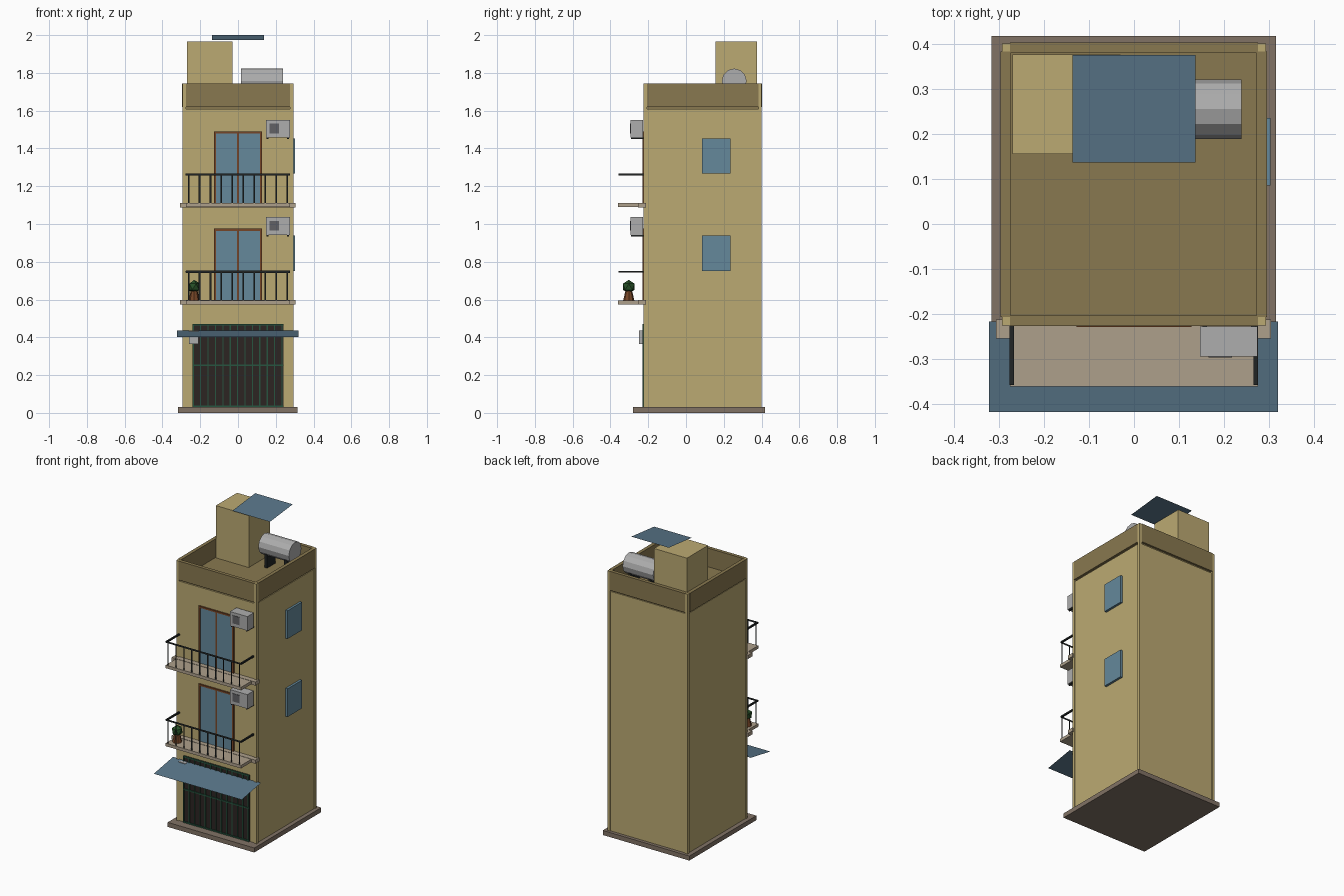
import bpy, bmesh, math
from mathutils import Matrix

if "Cube" in bpy.data.objects:
    bpy.data.objects.remove(bpy.data.objects["Cube"])


def mat(name, r, g, b):
    m = bpy.data.materials.new(name)
    m.diffuse_color = (r, g, b, 1)
    m.use_nodes = True
    m.node_tree.nodes["Principled BSDF"].inputs["Base Color"].default_value = m.diffuse_color
    return m


WALL = mat("ochre_wall", 0.50, 0.40, 0.17)
TRIM = mat("dark_ochre", 0.25, 0.19, 0.08)
STONE = mat("plinth_stone", 0.22, 0.17, 0.13)
SLAB = mat("balcony_slab", 0.42, 0.35, 0.26)
GLASS = mat("blue_glass", 0.13, 0.25, 0.33)
SHEET = mat("blue_sheet", 0.10, 0.18, 0.25)
WOOD = mat("brown_wood", 0.18, 0.06, 0.02)
IRON = mat("dark_iron", 0.015, 0.018, 0.018)
DARK = mat("shop_dark", 0.025, 0.018, 0.016)
GREEN = mat("green_bars", 0.02, 0.09, 0.05)
LEAF = mat("leaf_green", 0.02, 0.08, 0.02)
GREY = mat("metal_grey", 0.42, 0.42, 0.42)
FAN = mat("fan_grey", 0.12, 0.12, 0.13)


def finish(name, bm, m):
    me = bpy.data.meshes.new(name)
    bm.to_mesh(me)
    bm.free()
    me.materials.append(m)
    ob = bpy.data.objects.new(name, me)
    bpy.context.collection.objects.link(ob)
    return ob


def boxes(name, m, *ranges):
    """One object made of boxes given as (x0, x1, y0, y1, z0, z1)."""
    bm = bmesh.new()
    for x0, x1, y0, y1, z0, z1 in ranges:
        t = Matrix.Translation(((x0 + x1) / 2, (y0 + y1) / 2, (z0 + z1) / 2))
        s = Matrix.Diagonal((x1 - x0, y1 - y0, z1 - z0, 1))
        bmesh.ops.create_cube(bm, size=1, matrix=t @ s)
    return finish(name, bm, m)


def quads(name, m, *faces):
    """One object made of flat single faces."""
    bm = bmesh.new()
    for f in faces:
        bm.faces.new([bm.verts.new(p) for p in f])
    return finish(name, bm, m)


def upright(x0, x1, y, z0, z1):
    return [(x0, y, z0), (x1, y, z0), (x1, y, z1), (x0, y, z1)]


def sloped(x0, x1, y0, y1, z0, z1):
    return [(x0, y0, z0), (x1, y0, z0), (x1, y1, z1), (x0, y1, z1)]


# Main tower, plinth and corner posts
boxes("plinth", STONE, (-0.317, 0.315, -0.28, 0.418, 0, 0.03))
boxes("tower_body", WALL, (-0.288, 0.288, -0.22, 0.396, 0.03, 1.61))
boxes("roof_floor", TRIM, (-0.28, 0.28, -0.21, 0.39, 1.61, 1.622))
boxes("corner_posts", WALL, *[
    (x, x + 0.018, y, y + 0.018, 0.03, 1.744)
    for x in (-0.293, 0.275) for y in (-0.225, 0.383)])

# Parapet panels between the corner posts
boxes("parapet", TRIM,
      (-0.275, 0.275, -0.226, -0.203, 1.62, 1.745),
      (-0.275, 0.275, 0.380, 0.403, 1.62, 1.745),
      (-0.297, -0.274, -0.207, 0.383, 1.62, 1.745),
      (0.272, 0.295, -0.207, 0.383, 1.62, 1.745))

# Stair hut and sloped rooftop sheet
boxes("stair_hut", WALL, (-0.27, -0.03, 0.155, 0.376, 1.62, 1.967))
quads("roof_sheet", SHEET, sloped(-0.137, 0.137, 0.137, 0.375, 1.975, 2.0))

# Water tank on two stands
bm = bmesh.new()
bmesh.ops.create_cone(bm, cap_ends=True, segments=12, radius1=0.066, radius2=0.066,
                      depth=0.223, matrix=Matrix.Translation((0.127, 0.255, 1.757))
                      @ Matrix.Rotation(math.pi / 2, 4, 'Y'))
finish("water_tank", bm, GREY)
boxes("tank_stands", IRON, *[(x, x + 0.02, 0.21, 0.30, 1.62, 1.715)
                             for x in (0.045, 0.19)])

# Shop front grille, awning and meter box
boxes("shop_opening", DARK, (-0.24, 0.24, -0.224, -0.215, 0.03, 0.47))
n = 13
boxes("shop_grille", GREEN,
      *[(-0.24 + 0.47 * i / (n - 1), -0.234 + 0.47 * i / (n - 1), -0.229, -0.223, 0.03, 0.47)
        for i in range(n)],
      *[(-0.24, 0.24, -0.230, -0.222, z, z + 0.008) for z in (0.031, 0.247, 0.462)])
quads("awning", SHEET, sloped(-0.322, 0.32, -0.418, -0.217, 0.402, 0.437))
boxes("meter_box", GREY, (-0.26, -0.21, -0.25, -0.22, 0.365, 0.435))

# Each upper floor: balcony, railing, door, cooler, side window
for k, (z, name) in enumerate(((0.575, "lower"), (1.09, "upper"))):
    top = z + 0.02
    boxes(name + "_floor_band", SLAB, (-0.306, 0.304, -0.254, -0.212, z - 0.002, z + 0.022))
    boxes(name + "_balcony_slab", SLAB, (-0.275, 0.275, -0.361, -0.25, z, top))

    rail = z + 0.172
    quads(name + "_railing_front", IRON,
          upright(-0.275, 0.275, -0.357, rail - 0.006, rail + 0.006),
          *[upright(x - 0.004, x + 0.004, -0.357, top, rail)
            for x in [-0.262 + 0.0582 * i for i in range(10)]])
    boxes(name + "_railing_sides", IRON, *[
        (x - 0.005, x + 0.005, -0.358, -0.226, rail - 0.005, rail + 0.005)
        for x in (-0.272, 0.27)])

    head = top + 0.38
    boxes(name + "_door_glass", GLASS, (-0.118, 0.118, -0.224, -0.215, top, head - 0.008))
    boxes(name + "_door_frame", WOOD,
          (-0.128, -0.117, -0.229, -0.215, top, head),
          (0.117, 0.128, -0.229, -0.215, top, head),
          (-0.117, 0.117, -0.229, -0.215, head - 0.011, head),
          (-0.005, 0.005, -0.228, -0.215, top, head - 0.011))

    a = z + 0.368
    boxes(name + "_cooler", GREY, (0.147, 0.274, -0.294, -0.228, a, a + 0.093))
    boxes(name + "_cooler_fan", FAN, (0.166, 0.218, -0.297, -0.29, a + 0.022, a + 0.074))
    boxes(name + "_cooler_brackets", IRON, *[
        (x, x + 0.01, -0.29, -0.22, a - 0.008, a) for x in (0.152, 0.26)])

    w = z + 0.177
    boxes(name + "_side_window", GLASS, (0.285, 0.303, 0.086, 0.235, w, w + 0.186))

# Potted plant on the lower balcony
bm = bmesh.new()
bmesh.ops.create_cone(bm, cap_ends=True, segments=8, radius1=0.03, radius2=0.016,
                      depth=0.06, matrix=Matrix.Translation((-0.232, -0.303, 0.624)))
finish("plant_pot", bm, WOOD)
bm = bmesh.new()
bmesh.ops.create_icosphere(bm, subdivisions=1, radius=0.036,
                           matrix=Matrix.Translation((-0.232, -0.303, 0.668)))
finish("plant_leaves", bm, LEAF)
